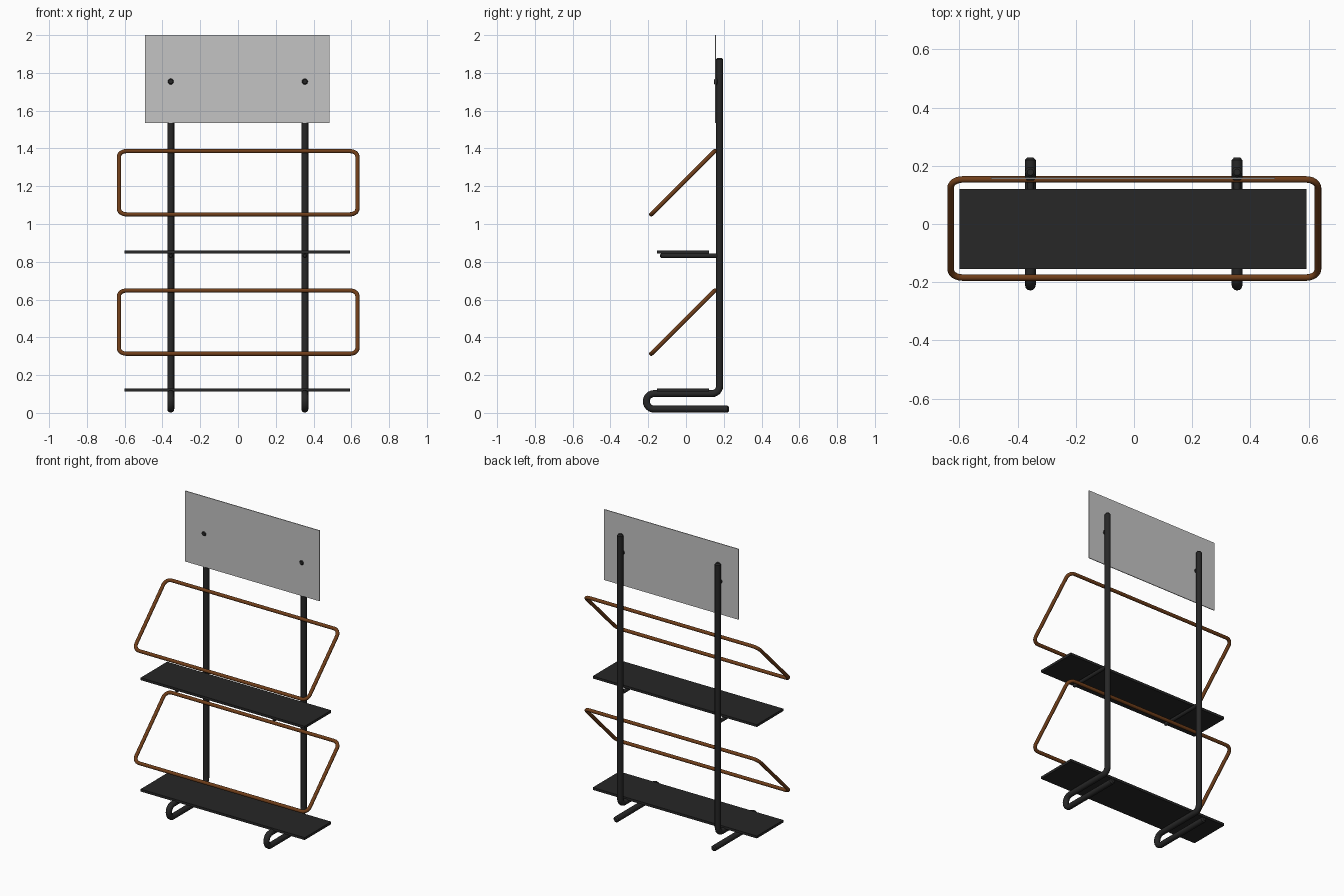
import bpy
import math
from mathutils import Vector

cube = bpy.data.objects.get("Cube")
if cube:
    bpy.data.objects.remove(cube, do_unlink=True)


def material(name, rgb):
    mat = bpy.data.materials.new(name)
    mat.use_nodes = True
    mat.diffuse_color = (*rgb, 1)
    mat.node_tree.nodes["Principled BSDF"].inputs["Base Color"].default_value = (*rgb, 1)
    return mat


BLACK = material("black steel", (0.02, 0.02, 0.02))
COPPER = material("copper brown", (0.16, 0.048, 0.01))
GREY = material("light grey panel", (0.55, 0.55, 0.55))


def fillet(points, radius, closed=False, steps=6):
    """Round the corners of a polyline with circular arcs."""
    pts = [Vector(p) for p in points]
    path = []
    for i, p in enumerate(pts):
        if not closed and i in (0, len(pts) - 1):
            path.append(p)
            continue
        a = (pts[i - 1] - p).normalized()
        b = (pts[(i + 1) % len(pts)] - p).normalized()
        half = a.angle(b) / 2
        centre = p + (a + b).normalized() * radius / math.sin(half)
        start = p + a * radius / math.tan(half) - centre
        end = p + b * radius / math.tan(half) - centre
        sweep = start.angle(end)
        for k in range(steps + 1):
            t = sweep * k / steps
            path.append(centre + (start * math.sin(sweep - t) + end * math.sin(t)) / math.sin(sweep))
    return path


def tube(name, path, radius, mat, closed=False):
    """Sweep a round section along a path; open ends get a small chamfer."""
    path = [Vector(p) for p in path]
    sizes = [1.0] * len(path)
    if not closed:
        lip = radius * 0.45
        head = path[0] + (path[1] - path[0]).normalized() * lip
        tail = path[-1] + (path[-2] - path[-1]).normalized() * lip
        path = [path[0], head, *path[1:-1], tail, path[-1]]
        sizes = [0.6] + [1.0] * (len(path) - 2) + [0.6]
    curve = bpy.data.curves.new(name, "CURVE")
    curve.dimensions = "3D"
    curve.bevel_depth = radius
    curve.bevel_resolution = 4
    curve.use_fill_caps = True
    spline = curve.splines.new("POLY")
    spline.points.add(len(path) - 1)
    for point, co, size in zip(spline.points, path, sizes):
        point.co = (*co, 1)
        point.radius = size
    spline.use_cyclic_u = closed
    curve.materials.append(mat)
    obj = bpy.data.objects.new(name, curve)
    bpy.context.collection.objects.link(obj)
    bpy.ops.object.select_all(action="DESELECT")
    obj.select_set(True)
    bpy.context.view_layer.objects.active = obj
    bpy.ops.object.convert(target="MESH")
    bpy.ops.object.shade_smooth_by_angle(angle=math.radians(40))


def box(name, low, high, mat):
    low, high = Vector(low), Vector(high)
    bpy.ops.mesh.primitive_cube_add(size=1, location=(low + high) / 2)
    obj = bpy.context.object
    obj.name = name
    obj.scale = high - low
    bpy.ops.object.transform_apply(location=False, rotation=False, scale=True)
    obj.data.materials.append(mat)


# Bent tube posts with looped feet, shelf brackets and panel bolts
for side, x in (("left", 0.354), ("right", -0.356)):
    foot = [(x, 0.228, 0.02), (x, -0.21, 0.02), (x, -0.21, 0.102),
            (x, 0.178, 0.102), (x, 0.178, 1.88)]
    tube(side + "_post", fillet(foot, 0.0405), 0.0185, BLACK)
    tube(side + "_shelf_bracket", [(x, -0.137, 0.832), (x, 0.17, 0.832)], 0.012, BLACK)
    tube(side + "_panel_bolt", [(x, 0.149, 1.754), (x, 0.172, 1.754)], 0.019, BLACK)

# Two levels, each with a shelf and a slanted rail loop
for level, shelf_z, rail_z in (("lower", 0.113, 0.313), ("upper", 0.845, 1.051)):
    box(level + "_shelf", (-0.6, -0.154, shelf_z), (0.593, 0.121, shelf_z + 0.016), BLACK)
    low, high = (-0.184, rail_z), (0.153, rail_z + 0.335)
    corners = [(-0.63, *low), (0.632, *low), (0.632, *high), (-0.63, *high)]
    tube(level + "_rail_loop", fillet(corners, 0.04, True), 0.0113, COPPER, True)

# Thin header panel in front of the posts
box("header_panel", (-0.492, 0.154, 1.536), (0.484, 0.159, 2.0), GREY)
